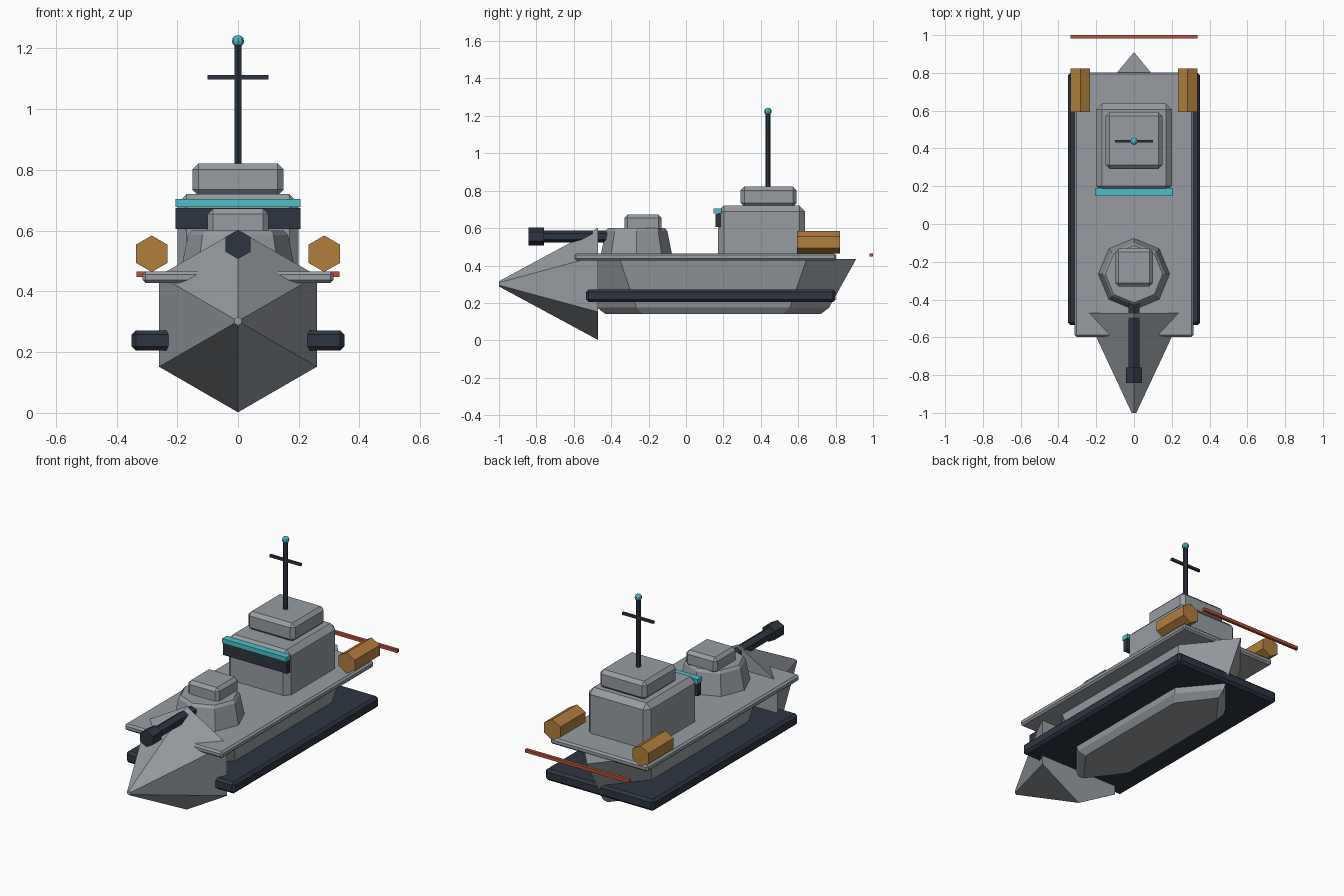
import bpy
import bmesh
from math import cos, sin, pi

cube = bpy.data.objects.get("Cube")
if cube:
    bpy.data.objects.remove(cube, do_unlink=True)


def material(name, rgb):
    mat = bpy.data.materials.new(name)
    color = (*rgb, 1.0)
    mat.diffuse_color = color
    mat.use_nodes = True
    bsdf = mat.node_tree.nodes["Principled BSDF"]
    bsdf.inputs["Base Color"].default_value = color
    bsdf.inputs["Roughness"].default_value = 0.7
    return mat


GREY = material("hull grey", (0.31, 0.335, 0.36))
NAVY = material("dark navy", (0.027, 0.036, 0.053))
TEAL = material("teal", (0.075, 0.53, 0.58))
OCHRE = material("ochre", (0.44, 0.21, 0.045))
RED = material("brick red", (0.48, 0.08, 0.045))


def finish(bm, name, mat, bevel=0):
    bmesh.ops.recalc_face_normals(bm, faces=bm.faces)
    mesh = bpy.data.meshes.new(name)
    bm.to_mesh(mesh)
    bm.free()
    mesh.materials.append(mat)
    obj = bpy.data.objects.new(name, mesh)
    bpy.context.collection.objects.link(obj)
    if bevel:
        mod = obj.modifiers.new("Chamfer", 'BEVEL')
        mod.width = bevel
        mod.segments = 1
        mod.limit_method = 'ANGLE'
    return obj


def box(name, mat, x, y, z, bevel=0):
    """Box from (min, max) spans on each axis."""
    bm = bmesh.new()
    bmesh.ops.create_cube(bm, size=1)
    for v in bm.verts:
        v.co = [(lo + hi) / 2 + c * (hi - lo) for c, (lo, hi) in zip(v.co, (x, y, z))]
    return finish(bm, name, mat, bevel)


def loft(name, mat, rings, bevel=0):
    """Skin closed rings of equal length and cap both ends."""
    bm = bmesh.new()
    loops = [[bm.verts.new(p) for p in ring] for ring in rings]
    n = len(loops[0])
    for a, b in zip(loops, loops[1:]):
        for i in range(n):
            j = (i + 1) % n
            bm.faces.new((a[i], a[j], b[j], b[i]))
    bm.faces.new(loops[0])
    bm.faces.new(loops[-1])
    return finish(bm, name, mat, bevel)


def ring_y(r, y, x=0, z=0, n=6):
    """Ring facing along y with a corner straight up."""
    return [(x + r * sin(2 * pi * i / n), y, z + r * cos(2 * pi * i / n)) for i in range(n)]


def ring_z(r, z, y=0, n=8):
    return [(r * sin(2 * pi * i / n), y + r * cos(2 * pi * i / n), z) for i in range(n)]


def hull_ring(z, width, corner, tip, mid=0.145):
    """Long hexagon pointed at bow and stern."""
    return [(0, mid + tip, z), (width, mid + corner, z), (width, mid - corner, z),
            (0, mid - tip, z), (-width, mid - corner, z), (-width, mid + corner, z)]


# Hull, waterline slab, deck and pointed bow
loft("hull", GREY, [hull_ring(0.14, 0.15, 0.375, 0.575),
                    hull_ring(0.175, 0.175, 0.41, 0.62),
                    hull_ring(0.435, 0.22, 0.5, 0.765)])
box("waterline_slab", NAVY, (-0.35, 0.35), (-0.535, 0.8), (0.205, 0.272), 0.014)
box("deck", GREY, (-0.314, 0.314), (-0.597, 0.803), (0.428, 0.465), 0.01)
loft("bow", GREY, [ring_y(0.3, -0.47, z=0.302), ring_y(0.014, -1.0, z=0.302)])

# Forward turret and gun
loft("turret", GREY, [ring_z(0.19, 0.46, -0.265), ring_z(0.165, 0.585, -0.265),
                      ring_z(0.152, 0.6, -0.265)])
box("turret_cap", GREY, (-0.1, 0.1), (-0.33, -0.13), (0.58, 0.673), 0.018)
loft("gun_barrel", NAVY, [ring_y(0.033, y, z=0.555) for y in (-0.3, -0.77)])
loft("gun_muzzle", NAVY, [ring_y(0.048, y, z=0.555) for y in (-0.76, -0.842)])

# Bridge with window band and visor
box("bridge", GREY, (-0.2, 0.2), (0.172, 0.637), (0.42, 0.72), 0.03)
box("upper_bridge", GREY, (-0.15, 0.15), (0.292, 0.592), (0.715, 0.822), 0.02)
box("bridge_window", NAVY, (-0.206, 0.206), (0.158, 0.185), (0.606, 0.675))
box("window_visor", TEAL, (-0.206, 0.206), (0.148, 0.19), (0.678, 0.705))

# Mast
loft("mast", NAVY, [ring_z(0.0135, z, 0.438, 6) for z in (0.8, 1.215)])
box("mast_crossbar", NAVY, (-0.1, 0.1), (0.431, 0.445), (1.098, 1.112))
bm = bmesh.new()
bmesh.ops.create_uvsphere(bm, u_segments=8, v_segments=6, radius=0.02)
bmesh.ops.translate(bm, verts=bm.verts, vec=(0, 0.438, 1.224))
finish(bm, "mast_light", TEAL)

# Stern canisters and trailing rod
for side, sx in (("left", 1), ("right", -1)):
    loft(f"{side}_canister", OCHRE,
         [ring_y(0.06, y, sx * 0.284, 0.524) for y in (0.593, 0.823)])
box("stern_rod", RED, (-0.335, 0.335), (0.982, 1.0), (0.447, 0.465))
